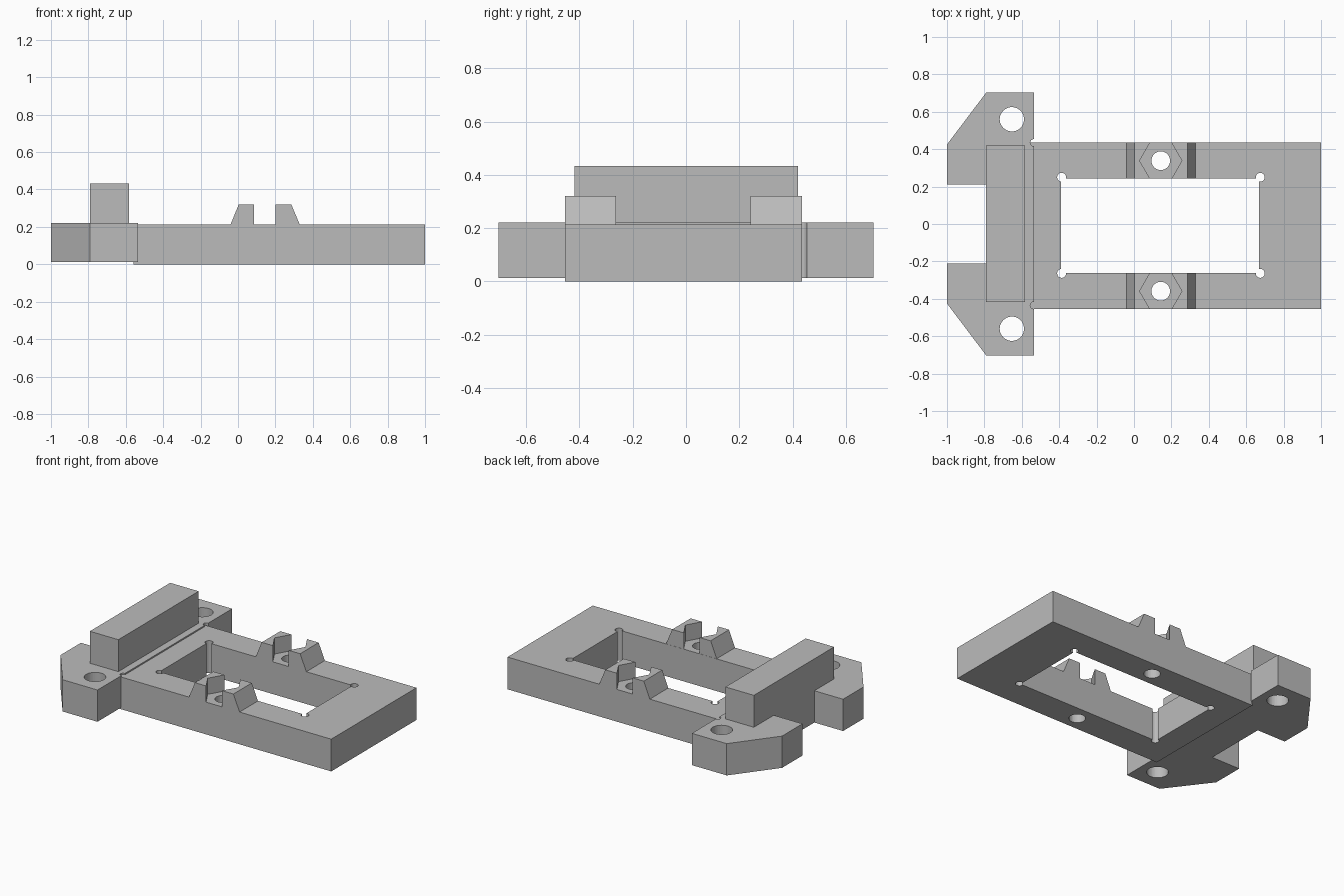
import bpy
import bmesh
import math

cube = bpy.data.objects.get("Cube")
if cube:
    bpy.data.objects.remove(cube, do_unlink=True)

grey = bpy.data.materials.new("plain grey")
grey.use_nodes = True
grey.diffuse_color = (0.5, 0.5, 0.5, 1)
grey.node_tree.nodes["Principled BSDF"].inputs["Base Color"].default_value = (0.5, 0.5, 0.5, 1)


def prism(name, outline, low, high, axis="z"):
    """Extrude an outline along z, or an x-z outline along y."""
    bm = bmesh.new()
    place = (lambda a, b: (a, b, low)) if axis == "z" else (lambda a, b: (a, low, b))
    face = bm.faces.new([bm.verts.new(place(a, b)) for a, b in outline])
    top = bmesh.ops.extrude_face_region(bm, geom=[face])["geom"]
    shift = (0, 0, high - low) if axis == "z" else (0, high - low, 0)
    bmesh.ops.translate(bm, vec=shift, verts=[v for v in top if isinstance(v, bmesh.types.BMVert)])
    bmesh.ops.recalc_face_normals(bm, faces=bm.faces)
    mesh = bpy.data.meshes.new(name)
    bm.to_mesh(mesh)
    bm.free()
    mesh.materials.append(grey)
    obj = bpy.data.objects.new(name, mesh)
    bpy.context.collection.objects.link(obj)
    return obj


def rect(x0, x1, y0, y1):
    return [(x0, y0), (x1, y0), (x1, y1), (x0, y1)]


def ring(x, y, r, sides):
    steps = [math.tau * i / sides for i in range(sides)]
    return [(x + r * math.cos(a), y + r * math.sin(a)) for a in steps]


def cut(obj, outline, low=-0.1, high=0.6):
    """Subtract a vertical prism and bake the result."""
    cutter = prism("cutter", outline, low, high)
    cutter.hide_render = True
    mod = obj.modifiers.new("cut", "BOOLEAN")
    mod.operation, mod.solver, mod.object = "DIFFERENCE", "EXACT", cutter
    bpy.context.view_layer.update()
    baked = bpy.data.meshes.new_from_object(obj.evaluated_get(bpy.context.evaluated_depsgraph_get()))
    obj.modifiers.clear()
    obj.data = baked
    bpy.data.objects.remove(cutter, do_unlink=True)


# Rectangular frame with a window and round corner reliefs
frame = prism("frame", rect(-0.56, 1, -0.455, 0.435), 0, 0.213)
cut(frame, rect(-0.39, 0.668, -0.262, 0.242))
for x in (-0.387, 0.675):
    for y in (-0.264, 0.25):
        cut(frame, ring(x, y, 0.024, 20))

# Split clamp lugs, each with a hexagonal nut pocket over a bolt hole
profile = [(-0.045, 0.2), (-0.04, 0.213), (0.004, 0.32), (0.285, 0.32), (0.33, 0.213), (0.335, 0.2)]
for side, y0, y1 in (("front", -0.455, -0.263), ("back", 0.242, 0.435)):
    middle = (y0 + y1) / 2
    lug = prism(side + "_lug", profile, y0, y1, "y")
    cut(lug, ring(0.143, middle, 0.113, 6), 0.15, 0.4)
    cut(frame, ring(0.143, middle, 0.05, 32))

# Mounting bracket with two chamfered ears
half = [(-0.535, 0.703), (-0.79, 0.703), (-1, 0.425), (-1, 0.212), (-0.79, 0.212)]
outline = half + [(x, -y) for x, y in reversed(half)]
bracket = prism("mounting_bracket", outline, 0.012, 0.222)
for s in (-1, 1):
    cut(bracket, ring(-0.653, s * 0.56, 0.065, 40))
    cut(bracket, ring(-0.536, s * 0.435, 0.019, 16))

# Raised bar across the bracket
prism("raised_bar", rect(-0.79, -0.582, -0.418, 0.42), 0.2, 0.433)
